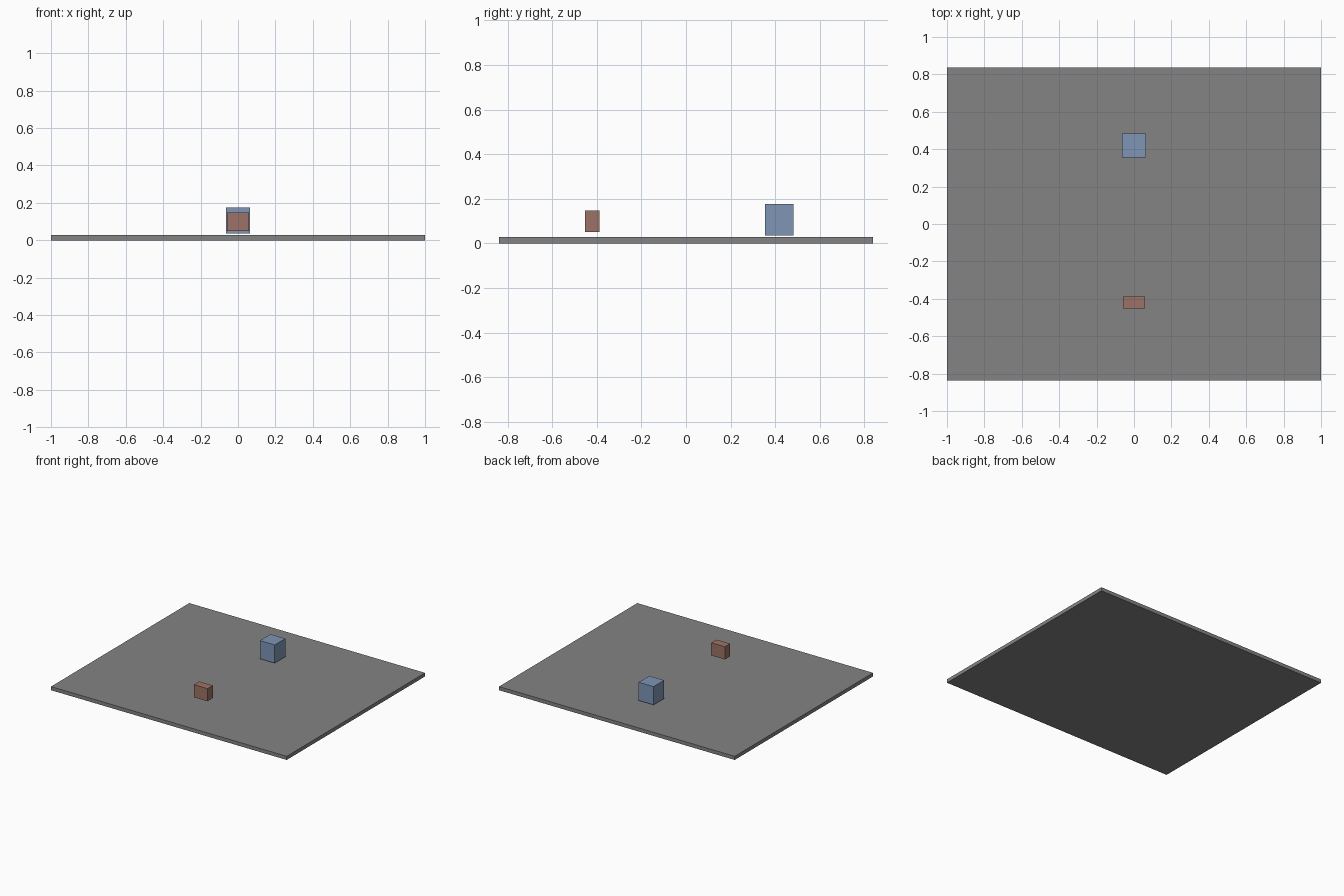
import bpy
import bmesh
from mathutils import Matrix, Vector

cube = bpy.data.objects.get("Cube")
if cube:
    bpy.data.objects.remove(cube, do_unlink=True)


def make_material(name, rgb):
    mat = bpy.data.materials.new(name)
    mat.use_nodes = True
    color = (*rgb, 1.0)
    mat.diffuse_color = color
    mat.node_tree.nodes["Principled BSDF"].inputs["Base Color"].default_value = color
    return mat


def make_box(name, center, size, mat):
    bm = bmesh.new()
    bmesh.ops.create_cube(bm, size=1.0, matrix=Matrix.Diagonal((*size, 1.0)))
    mesh = bpy.data.meshes.new(name)
    bm.to_mesh(mesh)
    bm.free()
    mesh.materials.append(mat)
    obj = bpy.data.objects.new(name, mesh)
    obj.location = Vector(center)
    bpy.context.scene.collection.objects.link(obj)
    return obj


grey = make_material("mid grey", (0.23, 0.23, 0.235))
blue = make_material("dusty blue", (0.21, 0.30, 0.46))
red = make_material("dusty red", (0.34, 0.17, 0.135))

# Flat base slab
make_box("base_slab", (0, 0, 0.014), (2.0, 1.676, 0.028), grey)

# Two blocks hovering just above the slab
make_box("back_block", (0, 0.419, 0.106), (0.126, 0.128, 0.14), blue)
make_box("front_block", (0, -0.42, 0.099), (0.115, 0.064, 0.097), red)
